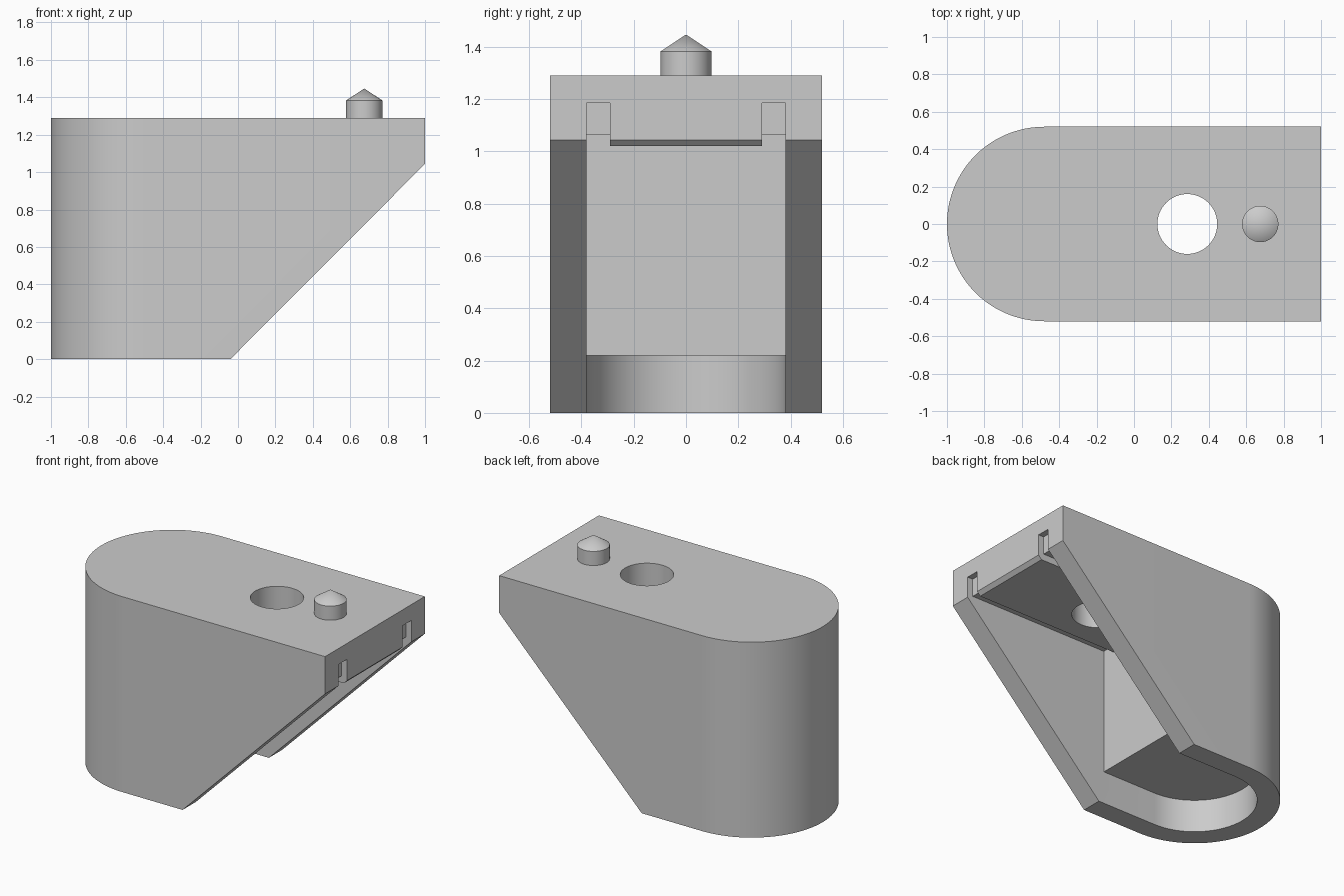
import bpy, bmesh, math

if "Cube" in bpy.data.objects:
    bpy.data.objects.remove(bpy.data.objects["Cube"])

grey = bpy.data.materials.new("plain grey")
grey.diffuse_color = (0.6, 0.6, 0.6, 1)
grey.use_nodes = True
grey.node_tree.nodes["Principled BSDF"].inputs["Base Color"].default_value = grey.diffuse_color


def prism(name, pts, axis, lo, hi, helper=False):
    """Extrude a closed 2D outline along z (x,y points) or y (x,z points)."""
    bm = bmesh.new()
    place = (lambda a, b, h: (a, b, h)) if axis == 'z' else (lambda a, b, h: (a, h, b))
    base = bm.faces.new([bm.verts.new(place(a, b, lo)) for a, b in pts])
    top = bmesh.ops.extrude_face_region(bm, geom=[base])
    move = place(0, 0, hi - lo)
    bmesh.ops.translate(bm, vec=move, verts=[g for g in top['geom'] if isinstance(g, bmesh.types.BMVert)])
    bmesh.ops.recalc_face_normals(bm, faces=bm.faces)
    me = bpy.data.meshes.new(name)
    bm.to_mesh(me)
    bm.free()
    ob = bpy.data.objects.new(name, me)
    bpy.context.collection.objects.link(ob)
    me.materials.append(grey)
    ob.hide_render = helper
    return ob


def rounded_end(radius, x_end, centre=-0.48, n=48):
    arc = [(centre + radius * math.cos(a), radius * math.sin(a))
           for a in (math.pi / 2 + math.pi * i / n for i in range(n + 1))]
    return arc + [(x_end, -radius), (x_end, radius)]


def rect(x0, x1, y0, y1):
    return [(x0, y0), (x1, y0), (x1, y1), (x0, y1)]


def circle(x, r, n=64):
    return [(x + r * math.cos(2 * math.pi * i / n), r * math.sin(2 * math.pi * i / n)) for i in range(n)]


# Housing: rounded block
housing = prism("housing", rounded_end(0.52, 1.0), 'z', 0, 1.29)

# Cutters: sloped underside, base recess, main cavity, roof hole
cutters = [
    prism("slope_cutter", [(-0.24, -0.2), (1.3, -0.2), (1.3, 1.345)], 'y', -0.8, 0.8, True),
    prism("recess_cutter", rounded_end(0.38, 1.2), 'z', -0.1, 0.22, True),
    prism("cavity_cutter", rect(-0.08, 1.2, -0.38, 0.38), 'z', 0.1, 1.02, True),
    prism("hole_cutter", circle(0.285, 0.16), 'z', 0.9, 1.4, True),
]
# Side channels under the roof and the notches at the open end
for s in (-1, 1):
    y0, y1 = sorted((s * 0.29, s * 0.38))
    cutters.append(prism("channel_cutter", rect(-0.08, 1.2, y0, y1), 'z', 0.9, 1.065, True))
    cutters.append(prism("notch_cutter", rect(0.96, 1.2, y0, y1), 'z', 0.9, 1.185, True))

bpy.context.view_layer.objects.active = housing
housing.select_set(True)
for c in cutters:
    mod = housing.modifiers.new("cut", 'BOOLEAN')
    mod.operation = 'DIFFERENCE'
    mod.solver = 'EXACT'
    mod.object = c
    bpy.ops.object.modifier_apply(modifier=mod.name)
for c in cutters:
    bpy.data.objects.remove(c, do_unlink=True)

# Locating pin: short cylinder with a conical tip
pin = prism("locating_pin", circle(0.675, 0.097, 48), 'z', 1.285, 1.383)
bm = bmesh.new()
bm.from_mesh(pin.data)
cap = max(bm.faces, key=lambda f: f.calc_center_median().z)
tip = bmesh.ops.poke(bm, faces=[cap])['verts'][0]
tip.co.z = 1.447
bm.to_mesh(pin.data)
bm.free()

# Smooth the round walls, keep edges sharp
for ob in (housing, pin):
    bpy.ops.object.select_all(action='DESELECT')
    ob.select_set(True)
    bpy.context.view_layer.objects.active = ob
    bpy.ops.object.shade_smooth_by_angle(angle=math.radians(25))
